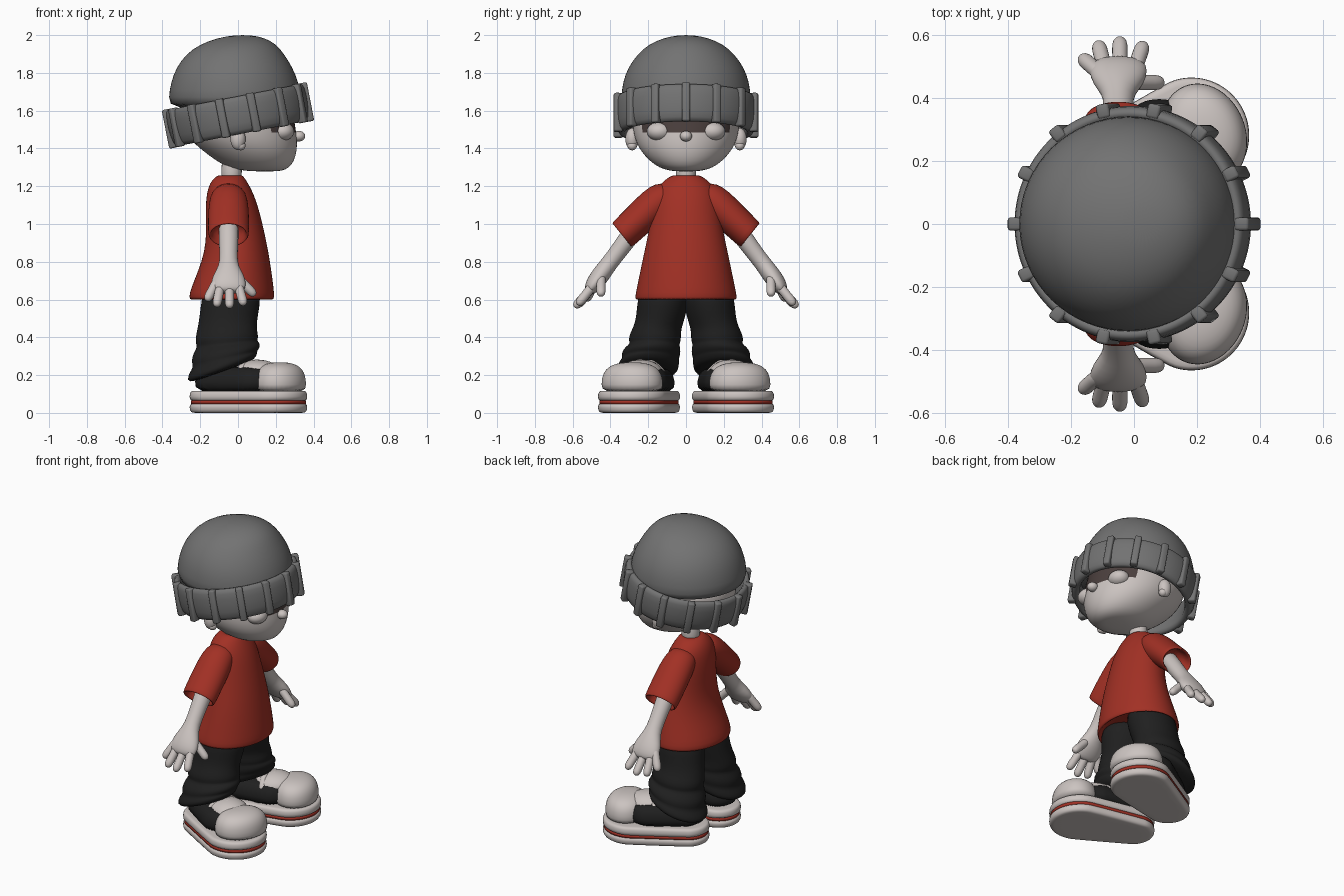
import bpy, bmesh, math
from mathutils import Vector, Matrix

if "Cube" in bpy.data.objects:
    bpy.data.objects.remove(bpy.data.objects["Cube"])


def material(name, col):
    m = bpy.data.materials.new(name)
    m.diffuse_color = (*col, 1)
    m.use_nodes = True
    m.node_tree.nodes["Principled BSDF"].inputs["Base Color"].default_value = m.diffuse_color
    return m


SKIN = material("pale skin", (0.60, 0.55, 0.53))
RED = material("shirt red", (0.36, 0.030, 0.018))
GREY = material("hat grey", (0.17, 0.17, 0.17))
BLACK = material("trouser black", (0.014, 0.014, 0.014))
DARK = material("socket brown", (0.07, 0.05, 0.047))
N = 32


def finish(name, bm, mat, sub=1):
    bmesh.ops.recalc_face_normals(bm, faces=bm.faces)
    me = bpy.data.meshes.new(name)
    bm.to_mesh(me)
    bm.free()
    for p in me.polygons:
        p.use_smooth = True
    me.materials.append(mat)
    ob = bpy.data.objects.new(name, me)
    bpy.context.collection.objects.link(ob)
    if sub:
        ob.modifiers.new("smooth", 'SUBSURF').levels = sub
    return ob


def loft(name, rings, mat, caps=True, sub=1, closed=False):
    bm = bmesh.new()
    vs = [[bm.verts.new(p) for p in r] for r in rings]
    n = len(rings[0])
    pairs = list(zip(vs, vs[1:])) + ([(vs[-1], vs[0])] if closed else [])
    for a, b in pairs:
        for i in range(n):
            bm.faces.new((a[i], a[(i + 1) % n], b[(i + 1) % n], b[i]))
    if caps and not closed:
        bm.faces.new(vs[0])
        bm.faces.new(vs[-1])
    return finish(name, bm, mat, sub)


def ring(z, x0, x1, y0, y1, tilt=0):
    """Level ellipse given by its extents, optionally rising towards the front."""
    cx, cy, rx, ry = (x0 + x1) / 2, (y0 + y1) / 2, (x1 - x0) / 2, (y1 - y0) / 2
    out = []
    for i in range(N):
        t = 2 * math.pi * i / N
        out.append((cx + rx * math.cos(t), cy + ry * math.sin(t), z + tilt * rx * math.cos(t)))
    return out


def tube(name, pts, mat, n=20):
    """pts: (x, y, z, radius across, radius through)"""
    d = (Vector(pts[-1][:3]) - Vector(pts[0][:3])).normalized()
    ref = Vector((1, 0, 0)) if abs(d.x) < 0.9 else Vector((0, 0, 1))
    u = (ref - d * d.dot(ref)).normalized()
    v = d.cross(u)
    rings = []
    for x, y, z, ru, rv in pts:
        rings.append([Vector((x, y, z)) + u * ru * math.cos(2 * math.pi * i / n)
                      + v * rv * math.sin(2 * math.pi * i / n) for i in range(n)])
    return loft(name, rings, mat)


def capsule(name, a, b, r, mat):
    a, b = Vector(a), Vector(b)
    L = (b - a).length
    e = r / L
    prof = [(-e, .25), (-.75 * e, .7), (0, 1), (.5, .9), (1, 1), (1 + .75 * e, .7), (1 + e, .25)]
    return tube(name, [(*a.lerp(b, t), r * k, r * k) for t, k in prof], mat, 12)


def ball(name, c, s, mat):
    bm = bmesh.new()
    bmesh.ops.create_uvsphere(bm, u_segments=28, v_segments=16, radius=1,
                              matrix=Matrix.Translation(c) @ Matrix.Diagonal((*s, 1)))
    return finish(name, bm, mat, 0)


# Head, with dark sockets below the hat
head = loft("head", [ring(z, a, b, -w, w) for z, a, b, w in [
    (1.278, .08, .21, .05), (1.286, .0, .25, .11), (1.31, -.08, .285, .165),
    (1.36, -.15, .308, .22), (1.42, -.23, .316, .262), (1.485, -.28, .31, .28),
    (1.54, -.31, .30, .285), (1.62, -.31, .29, .28), (1.7, -.28, .25, .25)]], SKIN)
head.data.materials.append(DARK)
for p in head.data.polygons:
    if p.center.x > .16 and 1.49 < p.center.z < 1.65:
        p.material_index = 1
ball("nose", (.322, 0, 1.465), (.034, .032, .028), SKIN)
tube("neck", [(-.035, 0, 1.2, .058, .058), (-.035, 0, 1.27, .054, .054), (-.03, 0, 1.38, .056, .056)], SKIN)

# Beanie dome and tilted ribbed cuff
loft("hat_dome", [ring(z, a, b, -w, w) for z, a, b, w in [
    (1.60, -.365, .33, .345), (1.67, -.37, .335, .345), (1.75, -.357, .322, .337),
    (1.83, -.328, .29, .308), (1.9, -.275, .245, .257), (1.95, -.205, .205, .2),
    (1.985, -.11, .145, .12), (2.0, -.02, .07, .04)]], GREY)
T = Matrix.Translation((0, 0, 1.575)) @ Matrix.Rotation(math.radians(-11), 4, 'Y')
prof = [(.31, -.09), (.34, -.103), (.366, -.09), (.378, 0), (.376, .085), (.36, .103), (.33, .1), (.325, 0)]
cuff = loft("hat_cuff", [[T @ Vector((r * math.cos(2 * math.pi * i / 56), r * math.sin(2 * math.pi * i / 56), z))
                          for i in range(56)] for r, z in prof], GREY, closed=True)
bm = bmesh.new()
for i in range(14):
    bmesh.ops.create_cube(bm, size=1, matrix=T @ Matrix.Rotation(2 * math.pi * i / 14, 4, 'Z')
                          @ Matrix.Translation((.368, 0, 0)) @ Matrix.Diagonal((.046, .042, .208, 1)))
bmesh.ops.bevel(bm, geom=bm.edges[:], offset=.009, segments=2, affect='EDGES', profile=.5)
finish("hat_ribs", bm, GREY, 0)

# T-shirt body, hollow at the hem
loft("shirt", [ring(z, a, b, -w, w) for z, a, b, w in [
    (.65, -.2, .14, .23), (.61, -.235, .17, .255), (.597, -.25, .185, .265), (.61, -.262, .194, .272),
    (.66, -.25, .19, .262), (.75, -.212, .178, .243), (.85, -.178, .162, .222), (.95, -.168, .142, .2),
    (1.05, -.172, .118, .185), (1.13, -.17, .095, .172), (1.19, -.16, .068, .155), (1.235, -.138, .042, .112),
    (1.26, -.105, .022, .07), (1.255, -.09, .01, .055)]], RED)


def foot_ring(s, z, inset, length=.33):
    """Outline round a small heel circle and a larger toe circle, turned outward."""
    a = math.atan2(.12, .31)
    out = []
    for i in range(40):
        t = 2 * math.pi * (i + .5) / 40
        toe = math.cos(t) > -.15
        r, c = (.185 - inset, length) if toe else (.132 - inset, 0)
        x, y = c + r * math.cos(t), r * math.sin(t)
        out.append((-.125 + x * math.cos(a) - y * math.sin(a), s * (.163 + x * math.sin(a) + y * math.cos(a)), z))
    return out


for side, s in (("right", -1), ("left", 1)):
    # Face parts
    ball(side + "_ear", (.0, s * .285, 1.45), (.04, .036, .058), SKIN)
    ball(side + "_ear_lobe", (.015, s * .285, 1.415), (.025, .025, .025), SKIN)
    ball(side + "_eye", (.235, s * .14, 1.49), (.062, .068, .05), SKIN)

    # Sleeve with open cuff
    tube(side + "_sleeve", [(-.05, s * y, z, a, b) for y, z, a, b in [
        (.06, 1.175, .07, .055), (.11, 1.15, .095, .085), (.17, 1.1, .107, .094), (.25, 1.025, .11, .088),
        (.33, .95, .11, .085), (.342, .939, .105, .082), (.338, .943, .09, .068), (.28, .997, .085, .06)]], RED)

    # Arm and hand
    tube(side + "_arm", [(x, s * y, z, a, b) for x, y, z, a, b in [
        (-.05, .22, 1.04, .055, .055), (-.05, .31, .92, .053, .05), (-.05, .38, .825, .047, .045),
        (-.05, .42, .775, .052, .046), (-.05, .455, .725, .085, .05), (-.05, .49, .68, .095, .045),
        (-.05, .51, .65, .085, .033), (-.05, .518, .638, .05, .02)]], SKIN)
    for k, (a, b) in enumerate([((-.115, .485, .69), (-.155, .52, .615)), ((-.095, .5, .665), (-.11, .56, .585)),
                                ((-.045, .5, .66), (-.045, .572, .578)), ((.005, .5, .665), (.025, .558, .592)),
                                ((-.01, .45, .725), (.072, .45, .64))]):
        capsule(f"{side}_finger_{k}", (a[0], s * a[1], a[2]), (b[0], s * b[1], b[2]), .027, SKIN)

    # Baggy trouser leg with folds and slanted hem
    loft(side + "_trouser_leg", [ring(z, a, b, *sorted((s * c, s * d)), t) for z, a, b, c, d, t in [
        (.68, -.17, .11, -.02, .23, 0), (.60, -.195, .12, -.015, .258, 0), (.52, -.203, .108, .0, .262, .05),
        (.46, -.215, .10, .02, .275, .1), (.42, -.225, .10, .028, .298, .12), (.385, -.225, .11, .025, .305, .1),
        (.365, -.215, .10, .036, .295, .1), (.345, -.235, .115, .03, .325, .15), (.31, -.25, .118, .028, .345, .2),
        (.285, -.235, .10, .04, .335, .25), (.265, -.26, .105, .035, .358, .3), (.235, -.27, .095, .04, .36, .35),
        (.215, -.25, .08, .055, .34, .35)]], BLACK)

    # Two-layer sole with red stripe
    loft(side + "_sole", [foot_ring(s, z, i) for z, i in
                          [(0, .03), (0, .015), (.012, 0), (.046, 0), (.055, .012)]], SKIN)
    loft(side + "_sole_stripe", [foot_ring(s, .048, .008), foot_ring(s, .066, .008)], RED, sub=0)
    loft(side + "_midsole", [foot_ring(s, z, i) for z, i in
                             [(.059, .012), (.068, 0), (.106, 0), (.117, .012), (.117, .03)]], SKIN)
    # Shoe upper, toe cap, tongue and laces
    loft(side + "_shoe_upper", [foot_ring(s, z, i, .22) for z, i in
                                [(.1, .026), (.17, .028), (.21, .04), (.25, .075)]], BLACK)
    yaw = s * math.atan2(.12, .31)
    M = Matrix.Translation((.222, s * .285, 0)) @ Matrix.Rotation(yaw, 4, 'Z')
    loft(side + "_toe_cap", [[M @ Vector(p) for p in ring(z, -.135 * k, .135 * k, -.168 * k, .168 * k)]
                             for z, k in [(.105, .98), (.15, 1), (.195, .97), (.23, .86), (.254, .66),
                                          (.266, .35), (.268, .1)]], SKIN)
    tongue = ball(side + "_tongue", (0, 0, 0), (.13, .115, .07), SKIN)
    tongue.matrix_world = Matrix.Translation((.1, s * .24, .212)) @ Matrix.Rotation(yaw, 4, 'Z')
    for k in range(3):
        pts = []
        L = Matrix.Translation((.05 + .05 * k, s * (.222 + .02 * k), 0)) @ Matrix.Rotation(yaw, 4, 'Z')
        for j in range(9):
            t = -1 + j / 4
            q = L @ Vector((0, .125 * t, .272 - .008 * k - .075 * t * t))
            pts.append((*q, .022, .022))
        tube(f"{side}_lace_{k}", pts, SKIN, 10)
